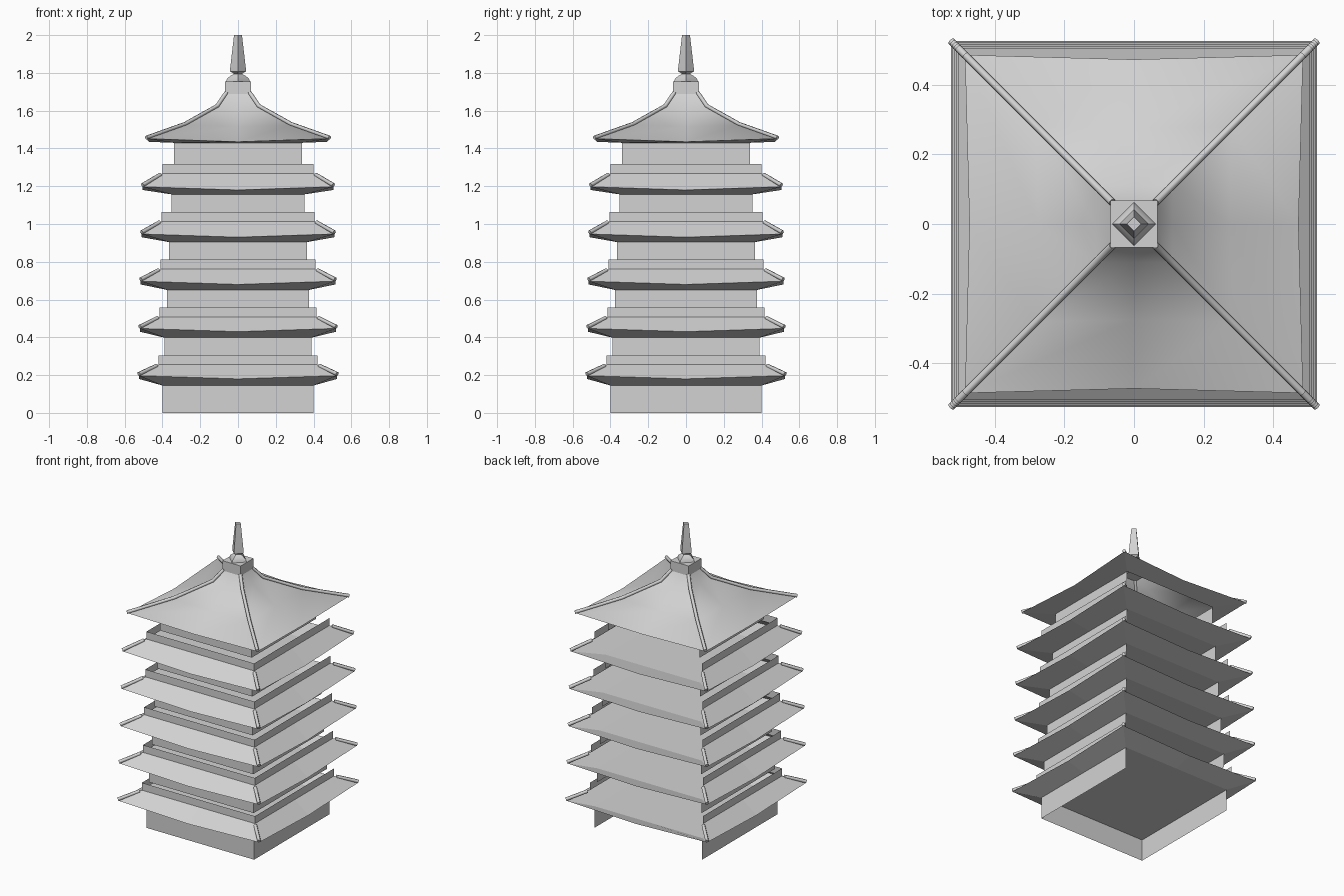
import bpy, bmesh, math
from mathutils import Matrix, Vector

cube = bpy.data.objects.get("Cube")
if cube:
    bpy.data.objects.remove(cube, do_unlink=True)

# One stone colour for everything
stone = bpy.data.materials.new("stone_grey")
stone.use_nodes = True
colour = (0.65, 0.65, 0.65, 1)
stone.diffuse_color = colour
stone.node_tree.nodes["Principled BSDF"].inputs["Base Color"].default_value = colour

FRONT, LEFT, BACK, RIGHT = range(4)
OPEN_BACK = (FRONT, LEFT, RIGHT)
ALL = (FRONT, LEFT, BACK, RIGHT)


def finish(name, bm, smooth=None):
    bmesh.ops.remove_doubles(bm, verts=bm.verts, dist=0.0005)
    mesh = bpy.data.meshes.new(name)
    bm.to_mesh(mesh)
    bm.free()
    mesh.materials.append(stone)
    obj = bpy.data.objects.new(name, mesh)
    bpy.context.collection.objects.link(obj)
    if smooth:
        bpy.ops.object.select_all(action="DESELECT")
        obj.select_set(True)
        bpy.context.view_layer.objects.active = obj
        bpy.ops.object.shade_smooth_by_angle(angle=math.radians(smooth))
    return obj


def skirt(name, rings, sides=ALL, floor=False, smooth=None):
    """Square sheet through rings of (corner half width, corner z, middle half width, middle z)."""
    bm = bmesh.new()
    for side in sides:
        turn = Matrix.Rotation(side * math.pi / 2, 3, "Z")
        rows = []
        for h, z, m, mz in rings:
            points = ((-h, -h, z), (0, -m, mz), (h, -h, z))
            rows.append([bm.verts.new(turn @ Vector(p)) for p in points])
        for low, high in zip(rows, rows[1:]):
            for i in range(2):
                bm.faces.new((low[i], low[i + 1], high[i + 1], high[i]))
    if floor:
        h, z = rings[0][:2]
        corners = ((-h, -h, z), (-h, h, z), (h, h, z), (h, -h, z))
        bm.faces.new([bm.verts.new(p) for p in corners])
    return finish(name, bm, smooth)


def flat(h, z):
    return (h, z, h, z)


def wall(name, h, low, high):
    skirt(name, [flat(h, low), flat(h, high)], OPEN_BACK)


def hips(name, path, radius):
    """Rounded ridges up the four corners, from (half width, z) points."""
    curve = bpy.data.curves.new(name, "CURVE")
    curve.dimensions = "3D"
    curve.bevel_depth = radius
    curve.bevel_resolution = 1
    curve.use_fill_caps = True
    for sx, sy in ((1, 1), (-1, 1), (-1, -1), (1, -1)):
        spline = curve.splines.new("POLY")
        spline.points.add(len(path) - 1)
        for point, (h, z) in zip(spline.points, path):
            point.co = (sx * h, sy * h, z, 1)
    curve.materials.append(stone)
    obj = bpy.data.objects.new(name, curve)
    bpy.context.collection.objects.link(obj)
    bpy.ops.object.select_all(action="DESELECT")
    obj.select_set(True)
    bpy.context.view_layer.objects.active = obj
    bpy.ops.object.convert(target="MESH")


# Base walls, then five storeys of eaves, parapet and walls
wall("base_wall", 0.4, 0, 0.145)
for i in range(5):
    n = str(i + 1)
    z = 0.253 * i
    eave_z = 0.25 * i
    under = 0.145 + z
    body = 0.4 - 0.012 * i
    eave = 0.525 - 0.005 * i
    ledge = 0.42 - 0.005 * i
    edge = (eave, 0.197 + eave_z, eave, 0.18 + eave_z)
    skirt("eave_underside_" + n, [flat(body, under), edge], floor=True)
    skirt("eave_roof_" + n, [edge, flat(ledge, 0.255 + z)], OPEN_BACK)
    hips("eave_hip_" + n, [(eave, 0.206 + eave_z), (ledge + 0.01, 0.25 + z)], 0.011)
    wall("parapet_" + n, ledge, 0.255 + z, 0.305 + z)
    top = 0.145 + 0.253 * (i + 1) if i < 4 else 1.43
    wall("storey_wall_" + n, body - 0.012, 0.305 + z, top)

# Sweeping top roof
rim = (0.485, 1.452, 0.472, 1.435)
skirt("top_roof", [rim, (0.28, 1.525, 0.275, 1.515), flat(0.11, 1.62), flat(0.062, 1.695)], smooth=40)
skirt("top_roof_underside", [flat(0.34, 1.43), rim])
hips("top_roof_hip", [(0.485, 1.457), (0.28, 1.53), (0.11, 1.625), (0.062, 1.695)], 0.011)

# Square cap block
bm = bmesh.new()
bmesh.ops.create_cube(bm, size=1, matrix=Matrix.Translation((0, 0, 1.722)) @ Matrix.Diagonal((0.135, 0.135, 0.066, 1)))
finish("cap_block", bm)

# Four sided finial turned on its corner
bm = bmesh.new()
profile = [(0.063, 1.755), (0.058, 1.77), (0.035, 1.788), (0.02, 1.795),
           (0.042, 1.808), (0.042, 1.82), (0.021, 2.0)]
rows = []
for r, z in profile:
    rows.append([bm.verts.new((r * math.cos(a * math.pi / 2), r * math.sin(a * math.pi / 2), z))
                 for a in range(4)])
for low, high in zip(rows, rows[1:]):
    for i in range(4):
        j = (i + 1) % 4
        bm.faces.new((low[i], low[j], high[j], high[i]))
bm.faces.new(rows[-1])
finish("finial", bm, smooth=40)
